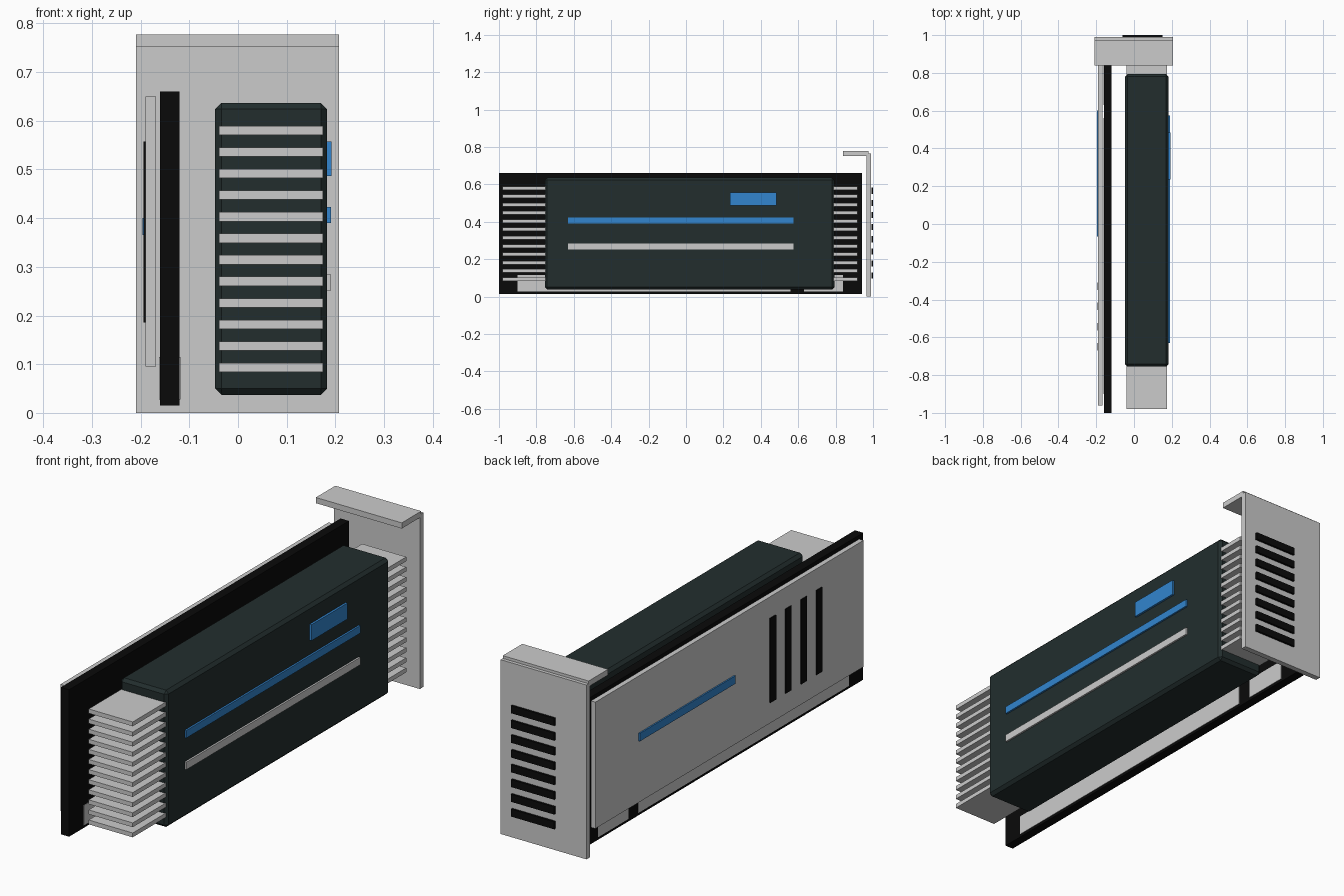
import bpy

cube = bpy.data.objects.get("Cube")
if cube:
    bpy.data.objects.remove(cube, do_unlink=True)


def material(name, r, g, b):
    m = bpy.data.materials.new(name)
    m.use_nodes = True
    m.diffuse_color = (r, g, b, 1)
    m.node_tree.nodes["Principled BSDF"].inputs["Base Color"].default_value = (r, g, b, 1)
    return m


silver = material("silver metal", 0.6, 0.6, 0.6)
dark = material("dark teal grey", 0.016, 0.027, 0.027)
black = material("black", 0.003, 0.003, 0.003)
blue = material("accent blue", 0.032, 0.235, 0.62)


def box(name, xs, ys, zs, mat, bevel=0):
    """Box spanning the given (low, high) ranges."""
    spans = (xs, ys, zs)
    bpy.ops.mesh.primitive_cube_add(size=1, location=[(a + b) / 2 for a, b in spans])
    ob = bpy.context.object
    ob.name = name
    ob.scale = [b - a for a, b in spans]
    bpy.ops.object.transform_apply(location=False, rotation=False, scale=True)
    ob.data.materials.append(mat)
    if bevel:
        mod = ob.modifiers.new("chamfer", "BEVEL")
        mod.width = bevel
        mod.segments = 1
    return ob


# Circuit board and edge contacts
box("circuit_board", (-0.16, -0.12), (-1, 0.94), (0.015, 0.66), black)
for i, ys in enumerate([(-0.9, 0.56), (0.63, 0.84)]):
    box(f"edge_contact_{i + 1}", (-0.162, -0.118), ys, (0.027, 0.115), silver)

# Back plate with painted slots and stripe
box("back_plate", (-0.19, -0.168), (-0.96, 0.9), (0.095, 0.65), silver)
for i in range(4):
    y = -0.65 + i * 0.107
    box(f"back_slot_{i + 1}", (-0.194, -0.189), (y - 0.02, y + 0.02), (0.186, 0.557), black)
box("back_stripe", (-0.196, -0.189), (-0.065, 0.6), (0.365, 0.4), blue)

# Standoffs are hidden; the shroud encloses the fin stack
box("shroud", (-0.047, 0.183), (-0.755, 0.793), (0.037, 0.637), dark, bevel=0.013)
for i in range(12):
    z = 0.093 + i * 0.0443
    box(f"cooling_fin_{i + 1}", (-0.039, 0.175), (-0.98, 0.917), (z - 0.0095, z + 0.0095), silver)

# Shroud trim
box("shroud_badge", (0.183, 0.1925), (0.235, 0.485), (0.487, 0.557), blue)
box("shroud_blue_stripe", (0.183, 0.191), (-0.63, 0.575), (0.39, 0.423), blue)
box("shroud_silver_stripe", (0.183, 0.191), (-0.63, 0.575), (0.251, 0.284), silver)

# Mounting bracket with vents
box("bracket_plate", (-0.21, 0.207), (0.965, 0.99), (0, 0.765), silver)
box("bracket_lip", (-0.21, 0.207), (0.84, 0.975), (0.752, 0.777), silver)
for i in range(8):
    z = 0.112 + i * 0.0648
    box(f"bracket_vent_{i + 1}", (-0.06, 0.15), (0.9905, 1), (z - 0.0165, z + 0.0165), black)
